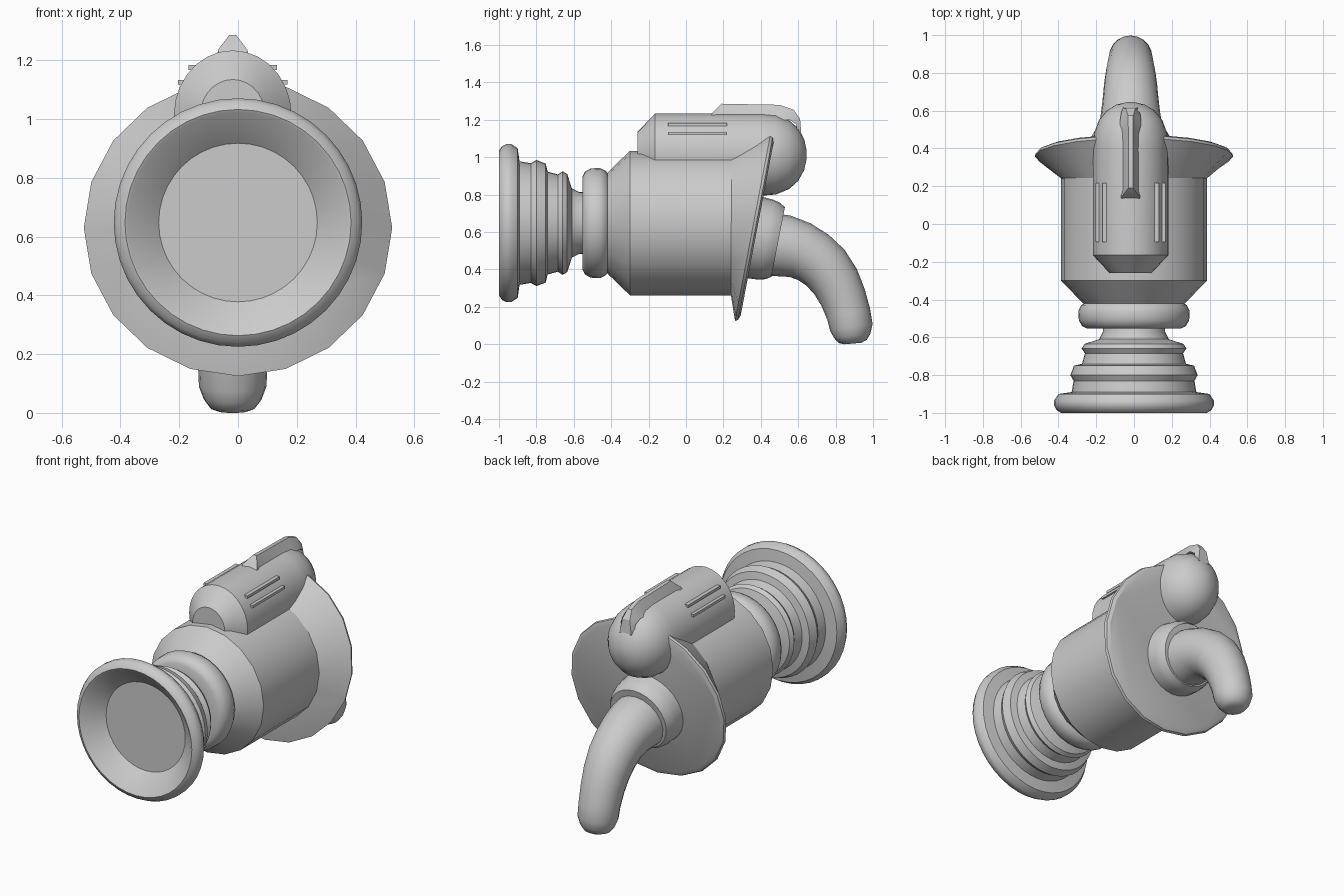
import bpy, bmesh
from math import sin, cos, pi, radians
from mathutils import Vector

if "Cube" in bpy.data.objects:
    bpy.data.objects.remove(bpy.data.objects["Cube"])

CZ = 0.648      # height of the main axis
PX = -0.018     # slight sideways offset of pod and spout


def loft(name, rings, angle=35):
    """Skin a list of equal-length point rings and cap both ends."""
    bm = bmesh.new()
    loops = [[bm.verts.new(p) for p in ring] for ring in rings]
    n = len(loops[0])
    for a, b in zip(loops, loops[1:]):
        for i in range(n):
            j = (i + 1) % n
            bm.faces.new((a[i], a[j], b[j], b[i]))
    bm.faces.new(loops[0])
    bm.faces.new(loops[-1])
    bmesh.ops.recalc_face_normals(bm, faces=bm.faces)
    me = bpy.data.meshes.new(name)
    bm.to_mesh(me)
    bm.free()
    ob = bpy.data.objects.new(name, me)
    bpy.context.collection.objects.link(ob)
    bpy.context.view_layer.objects.active = ob
    ob.select_set(True)
    bpy.ops.object.shade_smooth_by_angle(angle=radians(angle))
    ob.select_set(False)
    return ob


def ring(c, axis, r, n, squash=1.0):
    """Ring around centre c, perpendicular to an axis in the y-z plane."""
    t = Vector(axis).normalized()
    side = Vector((1, 0, 0))
    up = side.cross(t)
    return [Vector(c) + side * r * cos(2 * pi * i / n)
            + up * r * squash * sin(2 * pi * i / n) for i in range(n)]


def lathe(name, profile, n, x=0, z=CZ, squash=1.0, angle=35):
    return loft(name, [ring((x, y, z), (0, 1, 0), r, n, squash)
                       for y, r in profile], angle)


# Stepped bell with recessed front disc
lathe("bell", [(-0.9, 0.27), (-0.995, 0.375), (-1.0, 0.385), (-0.985, 0.41),
               (-0.96, 0.423), (-0.935, 0.423), (-0.9, 0.40), (-0.89, 0.33),
               (-0.83, 0.32), (-0.80, 0.337), (-0.75, 0.318), (-0.74, 0.275),
               (-0.685, 0.26), (-0.66, 0.277), (-0.635, 0.262), (-0.61, 0.185),
               (-0.57, 0.165), (-0.50, 0.165)], 40)

# Rounded collar between bell and body
lathe("neck_collar", [(-0.55, 0.17), (-0.553, 0.25), (-0.54, 0.275), (-0.51, 0.292),
                      (-0.46, 0.295), (-0.43, 0.28), (-0.41, 0.25)], 32)

# Main barrel with tapered front
lathe("body", [(-0.42, 0.27), (-0.30, 0.386), (0.25, 0.386)], 20)


# Tilted flange lofted from the barrel end
def tilted(rx, rz, shift):
    pts = []
    for i in range(20):
        a = 2 * pi * i / 20
        z = 0.63 + rz * sin(a)
        pts.append((rx * cos(a), 0.358 + shift + 0.19 * (z - 0.63), z))
    return pts


base = [(0.384 * cos(2 * pi * i / 20), 0.24, CZ + 0.384 * sin(2 * pi * i / 20))
        for i in range(20)]
loft("flange", [base, tilted(0.525, 0.505, 0), tilted(0.52, 0.50, 0.015),
                tilted(0.50, 0.475, 0.025)], 25)

# Spout socket on the tilted face
axis = Vector((0, 0.98, -0.19)).normalized()
start = Vector((PX, 0.36, 0.572))
loft("spout_socket", [ring(start + axis * d, axis, r, 28) for d, r in
                      [(0, 0.222), (0.07, 0.217), (0.105, 0.208), (0.135, 0.19)]])

# Curved tapering spout
path = [(0.45, 0.535, 0.168), (0.53, 0.525, 0.165), (0.61, 0.503, 0.154),
        (0.68, 0.465, 0.146), (0.745, 0.41, 0.14), (0.80, 0.335, 0.132),
        (0.84, 0.25, 0.124), (0.87, 0.16, 0.118), (0.884, 0.09, 0.115),
        (0.888, 0.045, 0.098), (0.892, 0.015, 0.075), (0.893, 0.004, 0.045)]
rings = []
for i, (y, z, r) in enumerate(path):
    a, b = path[max(i - 1, 0)], path[min(i + 1, len(path) - 1)]
    rings.append(ring((PX, y, z), (0, b[0] - a[0], b[1] - a[1]), r, 20))
loft("spout", rings, 50)

# Pod on top with chamfered front and domed back
lathe("top_pod", [(-0.26, 0.11), (-0.165, 0.2), (0.40, 0.2), (0.48, 0.194),
                  (0.55, 0.168), (0.60, 0.128), (0.632, 0.075), (0.645, 0.02)],
      28, x=PX, z=1.014, squash=1.1)

# Ridge fin along the pod
sections = [(0.14, 1.236, 0.05, 0.045), (0.19, 1.286, 0.012, 0.055),
            (0.50, 1.28, 0.012, 0.055), (0.575, 1.255, 0.014, 0.055),
            (0.61, 1.205, 0.025, 0.05), (0.617, 1.12, 0.04, 0.042)]
loft("pod_fin", [[(PX - w, y, top), (PX + w, y, top),
                  (PX + b, y - 0.02, min(1.20, top - 0.03)),
                  (PX - b, y - 0.02, min(1.20, top - 0.03))]
                 for y, top, w, b in sections], 30)

# Pairs of slim vent bars on both sides of the pod
for side, label in ((-1, "left"), (1, "right")):
    for k, (dx, z) in enumerate(((0.137, 1.176), (0.173, 1.126))):
        x = PX + side * dx
        loft(f"vent_bar_{label}_{k + 1}",
             [[(x + sx * 0.013, y, z + sz * 0.008)
               for sx, sz in ((-1, -1), (1, -1), (1, 1), (-1, 1))]
              for y in (-0.095, 0.218)])
